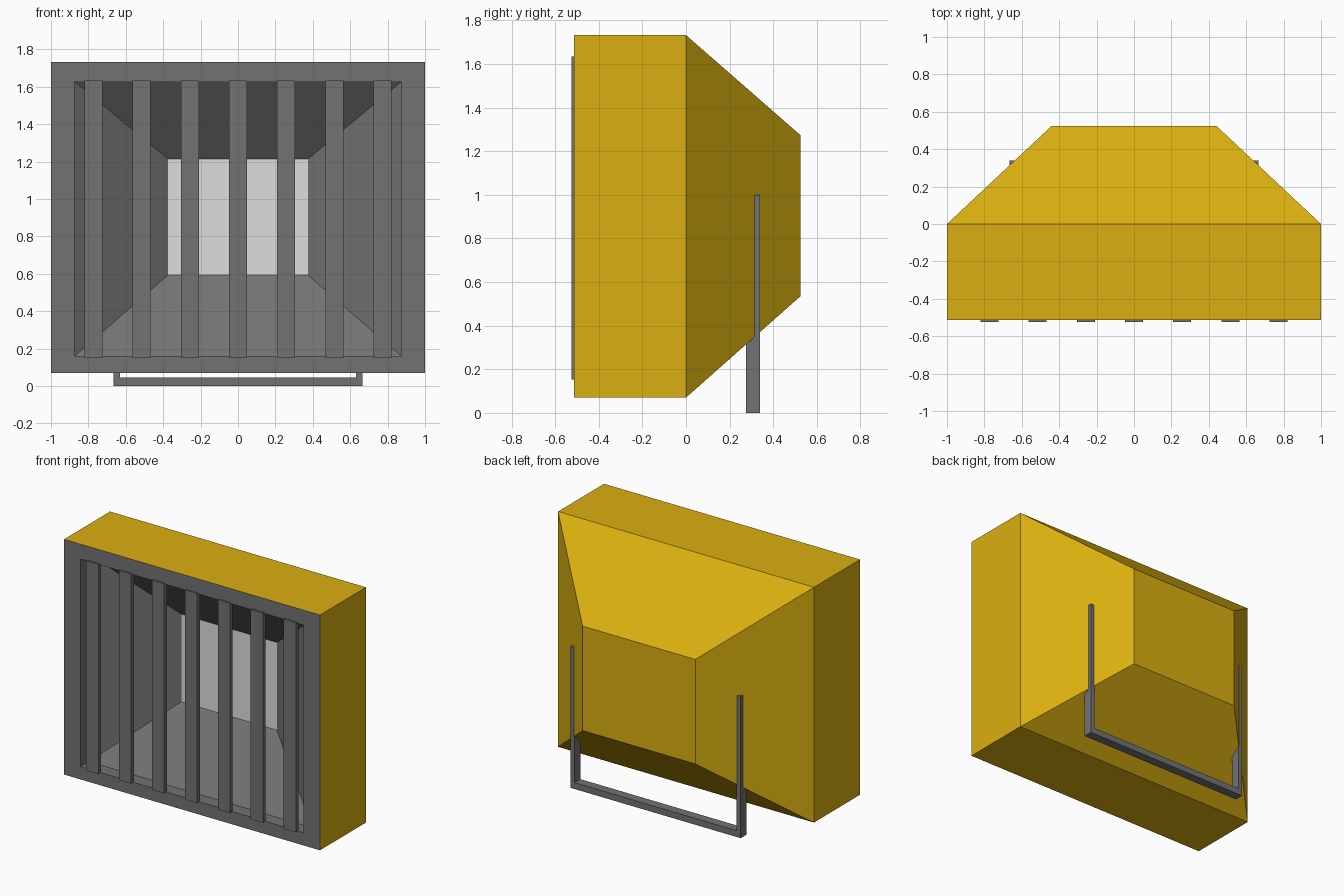
import bpy, bmesh

if "Cube" in bpy.data.objects:
    bpy.data.objects.remove(bpy.data.objects["Cube"])


def material(name, rgb):
    m = bpy.data.materials.new(name)
    m.diffuse_color = (*rgb, 1.0)
    m.use_nodes = True
    m.node_tree.nodes["Principled BSDF"].inputs["Base Color"].default_value = m.diffuse_color
    return m


yellow = material("yellow paint", (0.70, 0.43, 0.005))
grey = material("dark grey metal", (0.17, 0.17, 0.17))
pale = material("pale lamp panel", (0.73, 0.73, 0.73))


def finish(bm, name, mats):
    bmesh.ops.recalc_face_normals(bm, faces=bm.faces)
    me = bpy.data.meshes.new(name)
    bm.to_mesh(me)
    bm.free()
    for m in mats:
        me.materials.append(m)
    ob = bpy.data.objects.new(name, me)
    bpy.context.collection.objects.link(ob)
    return ob


def add_box(bm, lo, hi):
    verts = bmesh.ops.create_cube(bm, size=1)["verts"]
    for v in verts:
        v.co = [lo[i] if v.co[i] < 0 else hi[i] for i in range(3)]


# Housing: rectangular rings from the outer back, round the front rim, to the inner back
# (half width, y, bottom z, top z)
rings = [
    (0.44, 0.525, 0.535, 1.273),
    (1.00, 0.00, 0.07, 1.732),
    (1.00, -0.513, 0.07, 1.732),
    (0.873, -0.513, 0.16, 1.626),
    (0.873, -0.42, 0.16, 1.626),
    (0.373, -0.10, 0.594, 1.213),
]
bm = bmesh.new()
loops = [[bm.verts.new(p) for p in ((-w, y, a), (w, y, a), (w, y, b), (-w, y, b))]
         for w, y, a, b in rings]
for i, (r, s) in enumerate(zip(loops, loops[1:])):
    for k in range(4):
        n = (k + 1) % 4
        f = bm.faces.new((r[k], r[n], s[n], s[k]))
        f.material_index = 0 if i < 2 else 1   # yellow outside, grey rim and reflector
bm.faces.new(loops[0]).material_index = 0
bm.faces.new(loops[-1]).material_index = 2     # lamp panel
finish(bm, "lamp_housing", [yellow, grey, pale])

# Guard bars across the opening
bm = bmesh.new()
for i in range(7):
    x = (i - 3) * 0.2575
    add_box(bm, (x - 0.048, -0.525, 0.153), (x + 0.048, -0.495, 1.634))
finish(bm, "guard_bars", [grey])

# U-shaped stand: one extruded outline
bm = bmesh.new()
outline = [(-0.665, 0), (0.665, 0), (0.665, 1.0), (0.632, 1.0),
           (0.632, 0.045), (-0.632, 0.045), (-0.632, 1.0), (-0.665, 1.0)]
face = bm.faces.new([bm.verts.new((x, 0.275, z)) for x, z in outline])
ext = bmesh.ops.extrude_face_region(bm, geom=[face])["geom"]
bmesh.ops.translate(bm, vec=(0, 0.065, 0),
                    verts=[v for v in ext if isinstance(v, bmesh.types.BMVert)])
if face.is_valid and all(len(e.link_faces) < 2 for e in face.edges):
    bm.faces.remove(face)
bmesh.ops.holes_fill(bm, edges=[e for e in bm.edges if e.is_boundary])
finish(bm, "stand_bracket", [grey])
